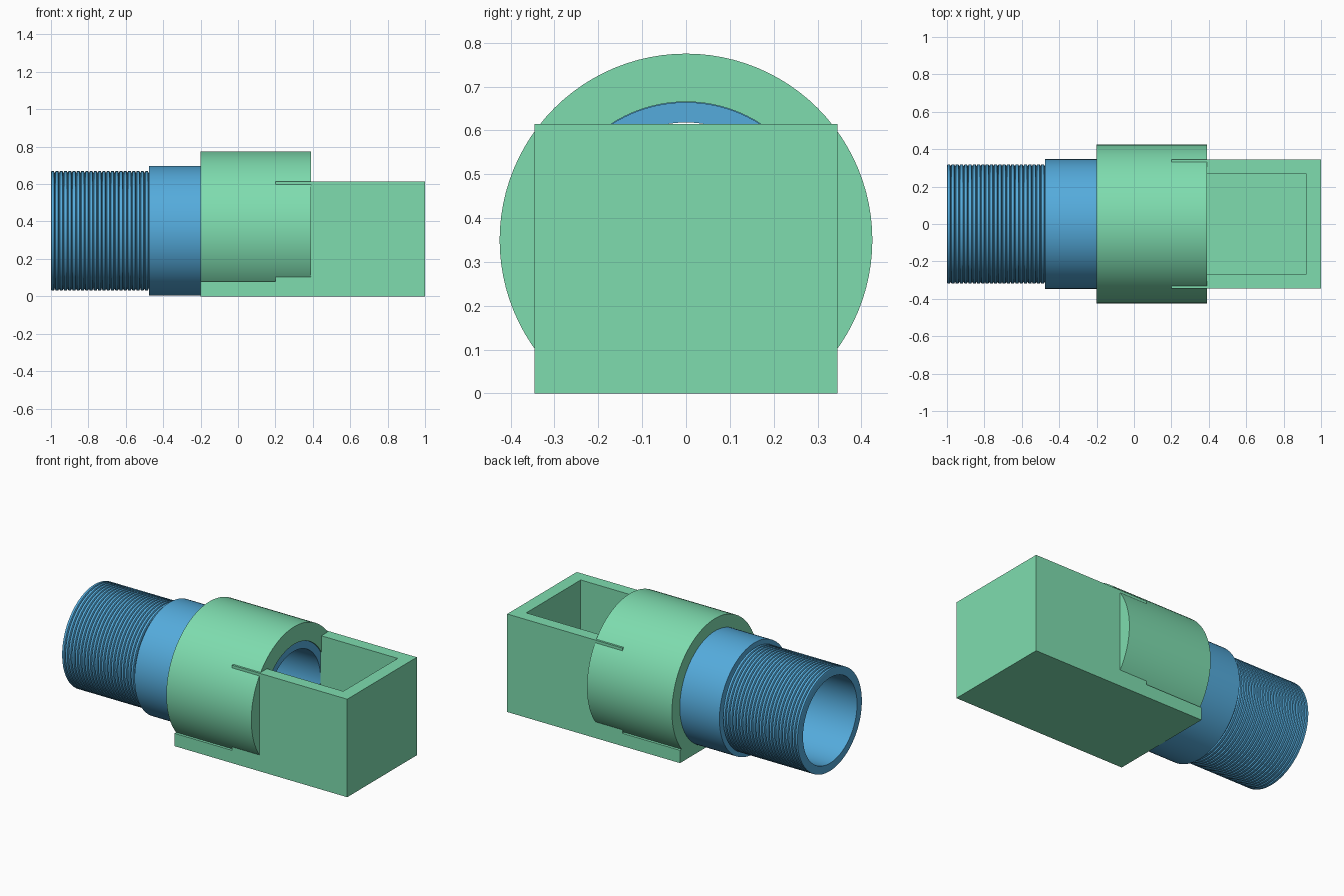
import bpy, bmesh, math

if "Cube" in bpy.data.objects:
    bpy.data.objects.remove(bpy.data.objects["Cube"])

AXIS_Z = 0.35   # height of the pipe axis
SEG = 96


def material(name, rgb):
    m = bpy.data.materials.new(name)
    m.diffuse_color = (*rgb, 1)
    m.use_nodes = True
    m.node_tree.nodes["Principled BSDF"].inputs["Base Color"].default_value = m.diffuse_color
    return m


BLUE = material("sky blue", (0.09, 0.41, 0.72))
GREEN = material("mint green", (0.21, 0.72, 0.43))


def finish(name, bm, mat):
    bmesh.ops.remove_doubles(bm, verts=bm.verts, dist=1e-5)
    bmesh.ops.recalc_face_normals(bm, faces=bm.faces)
    me = bpy.data.meshes.new(name)
    bm.to_mesh(me)
    bm.free()
    me.materials.append(mat)
    ob = bpy.data.objects.new(name, me)
    bpy.context.collection.objects.link(ob)
    bpy.ops.object.select_all(action='DESELECT')
    ob.select_set(True)
    bpy.context.view_layer.objects.active = ob
    bpy.ops.object.shade_smooth_by_angle(angle=math.radians(30))
    return ob


def lathe(bm, point_rows):
    """Closed revolve about the x axis; each row gives (x, r) for an angle 0..1."""
    rings = []
    for row in point_rows:
        ring = []
        for i in range(SEG):
            x, r = row(i / SEG)
            a = math.tau * i / SEG
            ring.append(bm.verts.new((x, r * math.cos(a), AXIS_Z + r * math.sin(a))))
        rings.append(ring)
    for p, q in zip(rings, rings[1:] + rings[:1]):
        for i in range(SEG):
            j = (i + 1) % SEG
            bm.faces.new((p[i], p[j], q[j], q[i]))


def const(x, r):
    return lambda t: (x, r)


def ring_tube(name, pts, mat):
    bm = bmesh.new()
    lathe(bm, [const(*p) for p in pts])
    return finish(name, bm, mat)


# Threaded pipe end: crests with narrow grooves, closed by the bore
X0, X1, TURNS = -1.0, -0.475, 23
PITCH = (X1 - X0) / TURNS
rows = [const(X0, 0.268), const(X0, 0.312)]
for k in range(TURNS):
    for f, r in ((0.1, 0.319), (0.7, 0.319), (0.9, 0.309)):
        rows.append(const(X0 + (k + f) * PITCH, r))
rows += [const(X1, 0.315), const(X1, 0.268)]
bm = bmesh.new()
lathe(bm, rows)
finish("threaded_pipe_end", bm, BLUE)

# Smooth collar and the sleeve that runs on inside the coupling
ring_tube("pipe_collar", [(X1, 0.268), (X1, 0.347), (-0.19, 0.347), (-0.19, 0.314),
                          (0.385, 0.314), (0.385, 0.268)], BLUE)

# Coupling: thick tube, cut off just above the ground inside the base plate
bm = bmesh.new()
lathe(bm, [const(*p) for p in ((-0.2, 0.315), (-0.2, 0.425), (0.39, 0.425), (0.39, 0.315))])
bmesh.ops.bisect_plane(bm, geom=bm.verts[:] + bm.edges[:] + bm.faces[:], dist=1e-6,
                       plane_co=(0, 0, 0.01), plane_no=(0, 0, 1), clear_inner=True)
finish("coupling", bm, GREEN)


def prism(name, outline, z0, z1, mat):
    bm = bmesh.new()
    face = bm.faces.new([bm.verts.new((x, y, z0)) for x, y in outline])
    ext = bmesh.ops.extrude_face_region(bm, geom=[face], use_keep_orig=True)
    top = [v for v in ext["geom"] if isinstance(v, bmesh.types.BMVert)]
    bmesh.ops.translate(bm, verts=top, vec=(0, 0, z1 - z0))
    return finish(name, bm, mat)


# Base plate under the coupling and the open box
W, IN = 0.345, 0.27
prism("base_plate", [(-0.2, -W), (1, -W), (1, W), (-0.2, W)], 0, 0.08, GREEN)

# U-shaped box walls, their ends buried in the coupling
prism("box_walls", [(0.2, -W), (1, -W), (1, W), (0.2, W),
                    (0.2, IN), (0.92, IN), (0.92, -IN), (0.2, -IN)], 0.08, 0.615, GREEN)
